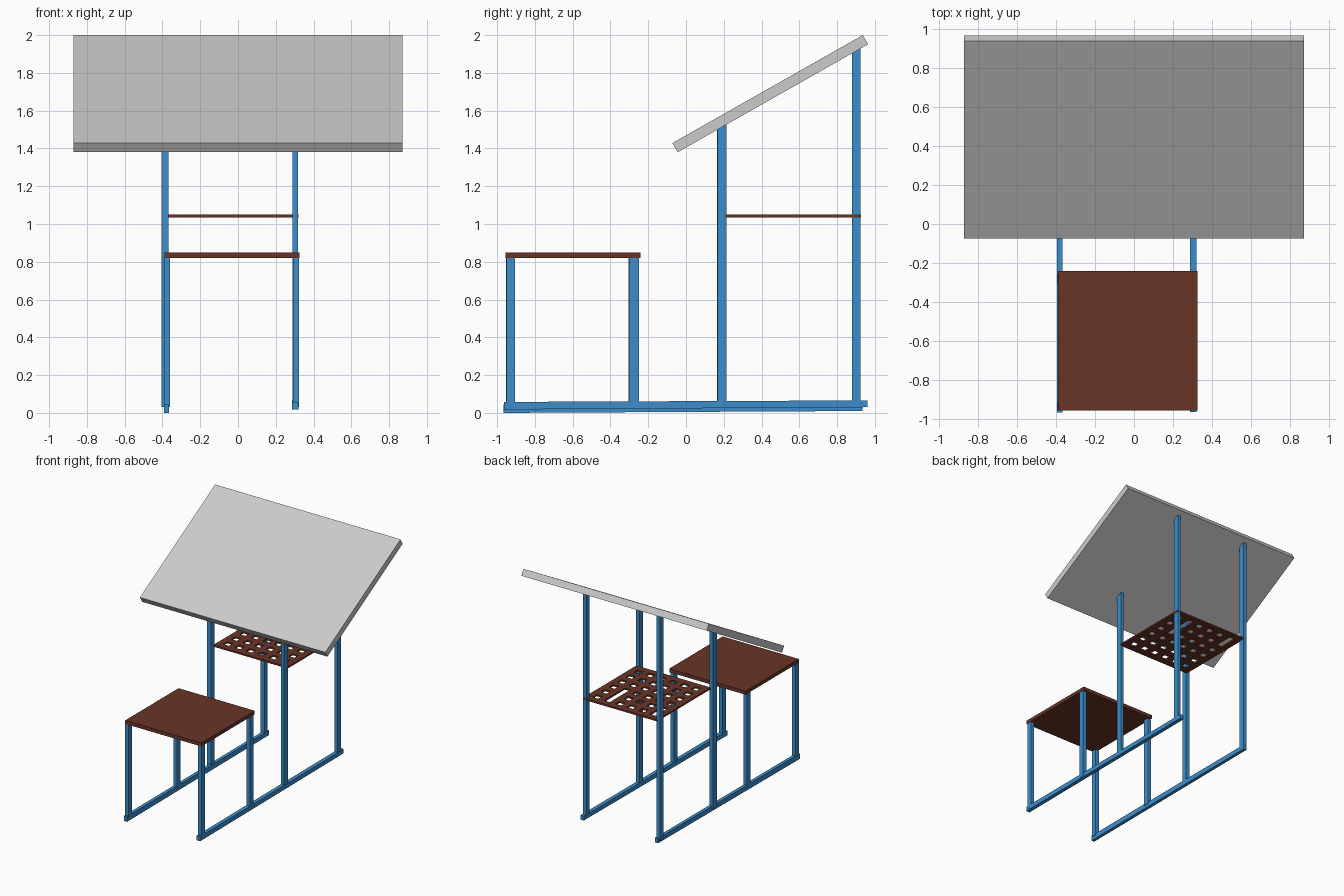
import bpy, bmesh, random

if "Cube" in bpy.data.objects:
    bpy.data.objects.remove(bpy.data.objects["Cube"])


def material(name, rgb):
    m = bpy.data.materials.new(name)
    m.diffuse_color = (*rgb, 1)
    m.use_nodes = True
    m.node_tree.nodes["Principled BSDF"].inputs["Base Color"].default_value = m.diffuse_color
    return m


BLUE = material("blue_paint", (0.045, 0.27, 0.6))
BROWN = material("brown_wood", (0.14, 0.035, 0.02))


def finish(name, bm, mat):
    bmesh.ops.recalc_face_normals(bm, faces=bm.faces[:])
    me = bpy.data.meshes.new(name)
    bm.to_mesh(me)
    bm.free()
    ob = bpy.data.objects.new(name, me)
    bpy.context.collection.objects.link(ob)
    if mat:
        me.materials.append(mat)
    return ob


def slab(name, x0, x1, profile, mat=None):
    """Extrude a (y, z) side profile from x0 to x1."""
    bm = bmesh.new()
    face = bm.faces.new([bm.verts.new((x0, y, z)) for y, z in profile])
    ext = bmesh.ops.extrude_face_region(bm, geom=[face])
    vs = [g for g in ext["geom"] if isinstance(g, bmesh.types.BMVert)]
    bmesh.ops.translate(bm, verts=vs, vec=(x1 - x0, 0, 0))
    return finish(name, bm, mat)


def post(name, x0, x1, y0, y1, z0, za, zb):
    slab(name, x0, x1, [(y0, z0), (y1, z0), (y1, zb), (y0, za)], BLUE)


# tilted roof panel
slab("roof_panel", -0.87, 0.87,
     [(-0.073, 1.428), (-0.044, 1.38), (0.965, 1.952), (0.936, 2.0)])

# seat
slab("seat", -0.39, 0.325,
     [(-0.955, 0.82), (-0.24, 0.82), (-0.24, 0.85), (-0.955, 0.85)], BROWN)

# base rails, slightly uneven
slab("left_base_rail", -0.393, -0.365,
     [(-0.965, 0.0), (0.935, 0.01), (0.935, 0.05), (-0.965, 0.045)], BLUE)
slab("right_base_rail", 0.287, 0.32,
     [(-0.963, 0.018), (0.96, 0.03), (0.96, 0.066), (-0.963, 0.058)], BLUE)

# four posts on each side; the rear pairs are cut to the roof slope
for side, xf, xr, dy in (("left", (-0.392, -0.36), (-0.404, -0.369), 0.0),
                         ("right", (0.29, 0.322), (0.288, 0.317), 0.003)):
    post(side + "_front_seat_post", *xf, -0.952 + dy, -0.907 + dy, 0.03, 0.82, 0.82)
    post(side + "_rear_seat_post", *xf, -0.305 + 2 * dy, -0.256 + 2 * dy, 0.03, 0.82, 0.82)
    post(side + "_front_roof_post", *xr, 0.164 + dy, 0.212 + dy, 0.03, 1.50, 1.527)
    post(side + "_rear_roof_post", *xr, 0.88, 0.925, 0.03, 1.906, 1.93)

# perforated shelf: a lattice of bars with a few bridges missing
random.seed(4)
N, X0, X1, Y0, Y1 = 13, -0.378, 0.32, 0.208, 0.926
bm = bmesh.new()


def lines(a, b):
    return [a + (b - a) * k / N for k in range(N + 1)]


grid = [[bm.verts.new((x, y, 1.035)) for y in lines(Y0, Y1)] for x in lines(X0, X1)]
for i in range(N):
    for j in range(N):
        hole = i % 2 and j % 2
        inner = 0 < i < N - 1 and 0 < j < N - 1
        missing = inner and (i + j) % 2 and random.random() < 0.07
        if not hole and not missing:
            bm.faces.new((grid[i][j], grid[i + 1][j], grid[i + 1][j + 1], grid[i][j + 1]))
ext = bmesh.ops.extrude_face_region(bm, geom=bm.faces[:], use_keep_orig=True)
bmesh.ops.translate(bm, vec=(0, 0, 0.014),
                    verts=[g for g in ext["geom"] if isinstance(g, bmesh.types.BMVert)])
bmesh.ops.delete(bm, geom=[v for v in bm.verts if not v.link_faces], context="VERTS")
finish("perforated_shelf", bm, BROWN)
